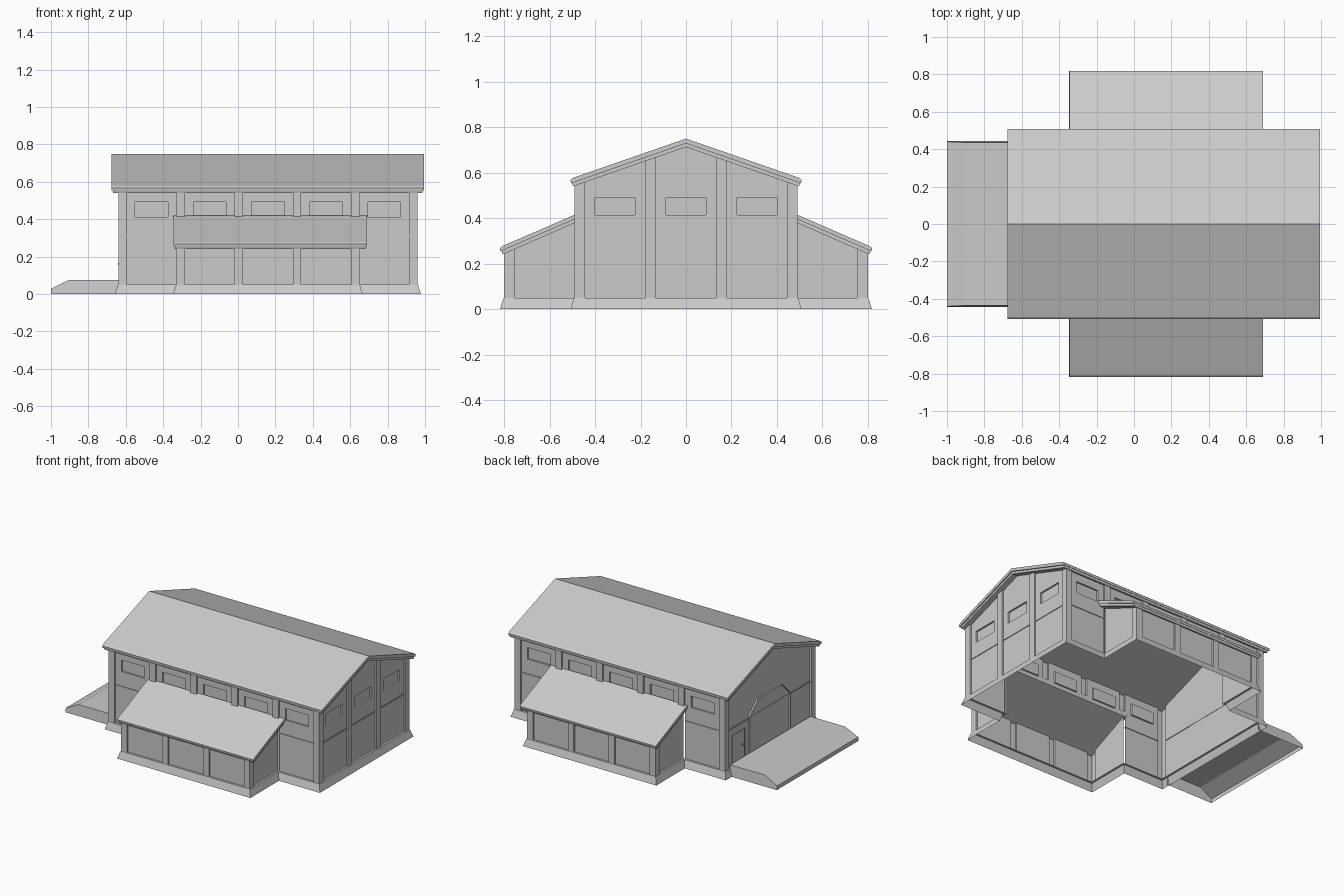
import bpy, bmesh
from mathutils import Vector

if "Cube" in bpy.data.objects:
    bpy.data.objects.remove(bpy.data.objects["Cube"])

W0, W1, D, DL = -0.64, 0.96, 0.49, 0.80      # main wall x range, half depth, lean-to depth
L0, L1 = -0.329, 0.649                       # lean-to x range
PW, REC = 0.045, 0.012                       # pilaster width, panel recess


def finish(bm, name, outward=None):
    bmesh.ops.remove_doubles(bm, verts=bm.verts, dist=1e-5)
    bmesh.ops.recalc_face_normals(bm, faces=bm.faces)
    if outward is not None:
        total = sum((f.normal * f.calc_area() for f in bm.faces), Vector())
        if total.dot(Vector(outward)) < 0:
            bmesh.ops.reverse_faces(bm, faces=bm.faces)
    me = bpy.data.meshes.new(name)
    bm.to_mesh(me)
    bm.free()
    ob = bpy.data.objects.new(name, me)
    bpy.context.collection.objects.link(ob)
    return ob


def relief(name, rects, place, outward, clips=()):
    """Wall sheet stepped in depth; rects are (u0, u1, z0, z1, depth), last wins, None = hole."""
    us = sorted({r[i] for r in rects for i in (0, 1)})
    zs = sorted({r[i] for r in rects for i in (2, 3)})

    def depth(i, j):
        if not (0 <= i < len(us) - 1 and 0 <= j < len(zs) - 1):
            return None
        u, z, d = (us[i] + us[i + 1]) / 2, (zs[j] + zs[j + 1]) / 2, None
        for a, b, c, e, v in rects:
            if a < u < b and c < z < e:
                d = v
        return d

    bm = bmesh.new()

    def quad(pts):
        bm.faces.new([bm.verts.new(place(*p)) for p in pts])

    for i in range(len(us) - 1):
        for j in range(len(zs) - 1):
            d = depth(i, j)
            if d is None:
                continue
            a, b, c, e = us[i], us[i + 1], zs[j], zs[j + 1]
            quad([(a, c, d), (b, c, d), (b, e, d), (a, e, d)])
            r, t = depth(i + 1, j), depth(i, j + 1)
            if r is not None and r != d:
                quad([(b, c, d), (b, c, r), (b, e, r), (b, e, d)])
            if t is not None and t != d:
                quad([(a, e, d), (b, e, d), (b, e, t), (a, e, t)])
    bmesh.ops.remove_doubles(bm, verts=bm.verts, dist=1e-5)
    for co, no in clips:
        bmesh.ops.bisect_plane(bm, geom=bm.verts[:] + bm.edges[:] + bm.faces[:],
                               plane_co=co, plane_no=no, clear_outer=True)
    return finish(bm, name, outward)


def prism(name, profile, x0, x1, caps=True):
    """Extrude a closed (y, z) profile along x."""
    bm = bmesh.new()
    a = [bm.verts.new((x0, y, z)) for y, z in profile]
    b = [bm.verts.new((x1, y, z)) for y, z in profile]
    n = len(profile)
    for i in range(n):
        bm.faces.new((a[i], a[(i + 1) % n], b[(i + 1) % n], b[i]))
    if caps:
        bm.faces.new(a)
        bm.faces.new(b)
    return finish(bm, name)


def framed_door(name, outline, x_wall, x_face, rim, sink):
    """Raised frame around a sunken leaf on the left end wall."""
    bm = bmesh.new()
    face = bm.faces.new([bm.verts.new((x_face, y, z)) for y, z in outline])
    back = [bm.verts.new((x_wall, y, z)) for y, z in outline]
    v, n = face.verts[:], len(outline)
    for i in range(n):
        bm.faces.new((v[i], v[(i + 1) % n], back[(i + 1) % n], back[i]))
    bmesh.ops.inset_region(bm, faces=[face], thickness=rim)
    ring = bmesh.ops.extrude_discrete_faces(bm, faces=[face])['faces'][0]
    bmesh.ops.translate(bm, verts=ring.verts[:], vec=(sink, 0, 0))
    return finish(bm, name, (-1, 0, 0))


def bays(start, pitch, count, z0, z1, windows=True, seam=True):
    """Pilasters with recessed bays, a thin rail and a window in each."""
    rects = [(start, start + pitch * count + PW, z0, z1, 0.0)]
    for k in range(count):
        a, b = start + k * pitch + PW, start + (k + 1) * pitch
        m = (a + b) / 2
        rects.append((a, b, z0, z1, REC))
        if seam:
            rects.append((a, b, 0.306, 0.313, 0.007))
        if windows:
            rects.append((m - 0.088, m + 0.088, 0.413, 0.492, REC + 0.012))
    return rects


# Roof slopes used to trim the walls
gable = [((0, 0, 0.722), (0, s * 0.35, 1)) for s in (1, -1)]
pitch_x, pitch_y = (W1 - W0 - PW) / 5, (2 * D - PW) / 3

for s, side in ((-1, "front"), (1, "back")):
    lean_clip = [((0, s * 0.49, 0.388), (0, s * 0.4375, 1))]
    # Main long wall, open to the lean-to
    relief(side + "_wall", bays(W0, pitch_x, 5, 0.05, 0.55) + [(L0, L1, 0.05, 0.385, None)],
           lambda u, z, d: (u, s * (D - d), z), (0, s, 0))
    # Lean-to long wall
    relief(side + "_lean_to_wall", bays(L0, pitch_x, 3, 0.05, 0.26, False, False),
           lambda u, z, d: (u, s * (DL - d), z), (0, s, 0))
    # Lean-to end walls
    for x, o in ((L0, -1), (L1, 1)):
        relief(side + "_lean_to_end", [(D - REC, DL, 0.05, 0.42, 0.0),
                                       (D - REC, DL - PW, 0.05, 0.42, REC)],
               lambda u, z, d: (x - o * d, s * u, z), (o, 0, 0), lean_clip)
    # Lean-to roof: deck over a slightly smaller lower layer
    prism(side + "_lean_to_roof", [(s * y, z) for y, z in (
        (0.476, 0.421), (0.806, 0.278), (0.818, 0.268), (0.816, 0.254), (0.476, 0.401))], -0.345, 0.69)
    prism(side + "_lean_to_roof_trim", [(s * y, z) for y, z in (
        (0.476, 0.402), (0.812, 0.257), (0.806, 0.242), (0.798, 0.244), (0.476, 0.385))], -0.338, 0.683)

# Right gable wall
relief("right_wall", bays(-D, pitch_y, 3, 0.05, 0.75),
       lambda u, z, d: (W1 - d, u, z), (1, 0, 0), gable)
# Left gable wall with gate, side door and handle
relief("left_wall", [(-D, D, 0.05, 0.75, 0.0), (-D + PW, D - PW, 0.05, 0.75, REC),
                     (-D + PW, D - PW, 0.306, 0.313, 0.007)],
       lambda u, z, d: (W0 + d, u, z), (-1, 0, 0), gable)
framed_door("gate", [(-0.22, 0.05), (-0.22, 0.32), (-0.13, 0.41),
                     (0.13, 0.41), (0.22, 0.32), (0.22, 0.05)],
            W0 + REC, W0, 0.014, 0.010)
framed_door("side_door", [(0.265, 0.05), (0.265, 0.26), (0.40, 0.26), (0.40, 0.05)],
            W0 + REC, W0 + 0.006, 0.008, 0.004)
bpy.ops.mesh.primitive_cube_add(size=0.01, location=(W0 + 0.004, 0.295, 0.16))
bpy.context.object.name = "door_handle"


def chevron(half):
    """Mirror half a (y, z) roof profile that starts and ends on the ridge line."""
    return half + [(-y, z) for y, z in reversed(half[1:-1])]


# Main roof: deck over a slightly smaller lower layer
prism("main_roof", chevron([(0, 0.75), (0.496, 0.578), (0.508, 0.568), (0.506, 0.553), (0, 0.729)]),
      -0.675, 0.995)
prism("main_roof_trim", chevron([(0, 0.730), (0.502, 0.556), (0.497, 0.541), (0.488, 0.543), (0, 0.713)]),
      -0.667, 0.987)

# Sloped plinth following the cross-shaped plan


def plan(o):
    half = [(W0 - o, D + o), (L0 - o, D + o), (L0 - o, DL + o),
            (L1 + o, DL + o), (L1 + o, D + o), (W1 + o, D + o)]
    return half + [(x, -y) for x, y in reversed(half)]


bm = bmesh.new()
loops = [[bm.verts.new((x, y, z)) for x, y in plan(o)]
         for o, z in ((0.018, 0), (0.002, 0.05), (-REC, 0.05))]
for a, b in zip(loops, loops[1:]):
    for i in range(12):
        j = (i + 1) % 12
        bm.faces.new((a[i], a[j], b[j], b[i]))
finish(bm, "plinth")

# Loading ramp: hollow underneath, sloping at its outer end
bm = bmesh.new()
prof = [(W0, 0.075), (-0.905, 0.075), (-1.0, 0.028), (-1.0, 0.0)]
sides = [[bm.verts.new((x, s * (0.443 - 0.1 * z), z)) for x, z in prof] for s in (-1, 1)]
for i in range(3):
    bm.faces.new((sides[0][i], sides[0][i + 1], sides[1][i + 1], sides[1][i]))
for s, row in zip((-1, 1), sides):
    bm.faces.new(row + [bm.verts.new((W0, s * 0.443, 0))])
finish(bm, "loading_ramp", (0, 0, 1))
